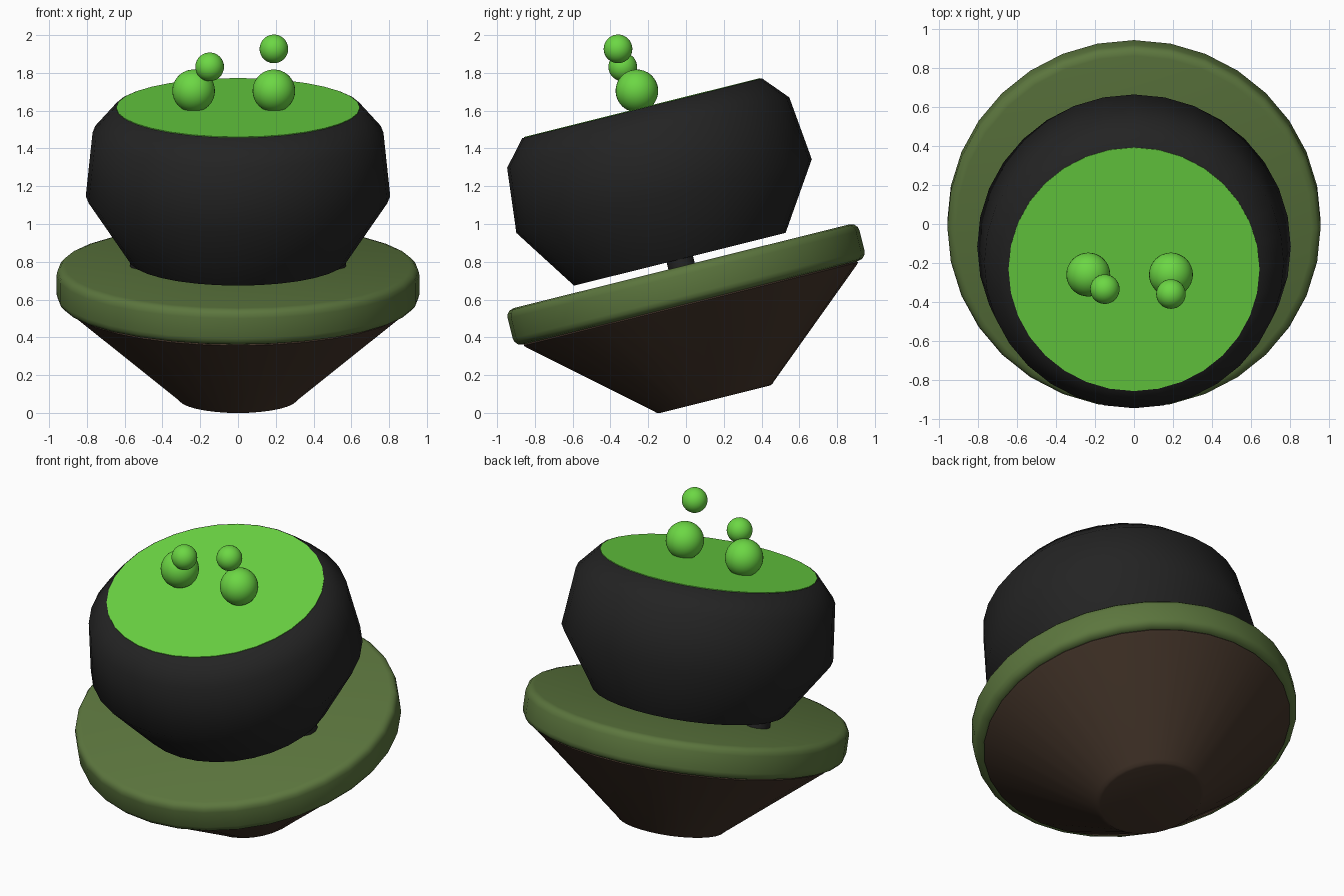
import bpy, bmesh, math
from mathutils import Matrix, Vector

if "Cube" in bpy.data.objects:
    bpy.data.objects.remove(bpy.data.objects["Cube"])

TILT = Matrix.Rotation(math.radians(14), 4, 'X')
ROOT = TILT @ Matrix.Translation((0, 0.165, 0))   # shared leaning axis


def material(name, rgb):
    m = bpy.data.materials.new(name)
    m.diffuse_color = (*rgb, 1)
    m.use_nodes = True
    m.node_tree.nodes["Principled BSDF"].inputs["Base Color"].default_value = m.diffuse_color
    return m


BLACK = material("iron_black", (0.017, 0.017, 0.017))
GREEN = material("bright_green", (0.150, 0.680, 0.058))
OLIVE = material("grass_olive", (0.107, 0.181, 0.048))
BROWN = material("earth_brown", (0.056, 0.034, 0.022))


def finish(bm, name, mat, matrix, angle=50):
    bmesh.ops.recalc_face_normals(bm, faces=bm.faces)
    me = bpy.data.meshes.new(name)
    bm.to_mesh(me)
    bm.free()
    me.materials.append(mat)
    ob = bpy.data.objects.new(name, me)
    bpy.context.collection.objects.link(ob)
    ob.matrix_world = matrix
    bpy.ops.object.select_all(action='DESELECT')
    ob.select_set(True)
    bpy.context.view_layer.objects.active = ob
    bpy.ops.object.shade_smooth_by_angle(angle=math.radians(angle))
    return ob


def lathe(name, profile, mat, centre=(0, 0, 0), sides=32):
    """Closed solid of revolution from (radius, height) pairs, bottom to top."""
    bm = bmesh.new()
    rings = []
    for r, h in profile:
        rings.append([bm.verts.new((r * math.cos(a), r * math.sin(a), h))
                      for a in (2 * math.pi * i / sides for i in range(sides))])
    for lo, hi in zip(rings, rings[1:]):
        for i in range(sides):
            j = (i + 1) % sides
            bm.faces.new((lo[i], lo[j], hi[j], hi[i]))
    bm.faces.new(rings[0][::-1])
    bm.faces.new(rings[-1])
    return finish(bm, name, mat, ROOT @ Matrix.Translation(centre))


# Floating island: earth cone below, rounded grass slab on top
lathe("earth_cone", [(0.30, 0.033), (0.315, 0.037), (0.33, 0.052),
                     (0.90, 0.540), (0.912, 0.553), (0.905, 0.565)], BROWN)
lathe("grass_slab", [(0.915, 0.560), (0.940, 0.567), (0.955, 0.585), (0.960, 0.605),
                     (0.960, 0.713), (0.955, 0.735), (0.940, 0.752), (0.915, 0.759)], OLIVE)

# Cauldron body with two small feet
lathe("cauldron", [(0.577, 0.797), (0.806, 1.142), (0.770, 1.488), (0.654, 1.621)], BLACK)
for side, label in ((-1, "left"), (1, "right")):
    lathe(label + "_foot", [(0.072, 0.757), (0.072, 0.805)], BLACK,
          (0.5 * side, 0, 0), 12)

# Brew filling the opening
lathe("brew", [(0.645, 1.617), (0.645, 1.625)], GREEN)

# Bubbles rising from the brew: position, radius
for i, (pos, r) in enumerate([((-0.235, -0.26, 1.705), 0.113), ((0.19, -0.26, 1.705), 0.113),
                              ((-0.15, -0.335, 1.832), 0.076), ((0.19, -0.36, 1.927), 0.076)]):
    bm = bmesh.new()
    bmesh.ops.create_uvsphere(bm, u_segments=32, v_segments=16, radius=r)
    finish(bm, f"bubble_{i + 1}", GREEN, Matrix.Translation(Vector(pos)) @ TILT)
